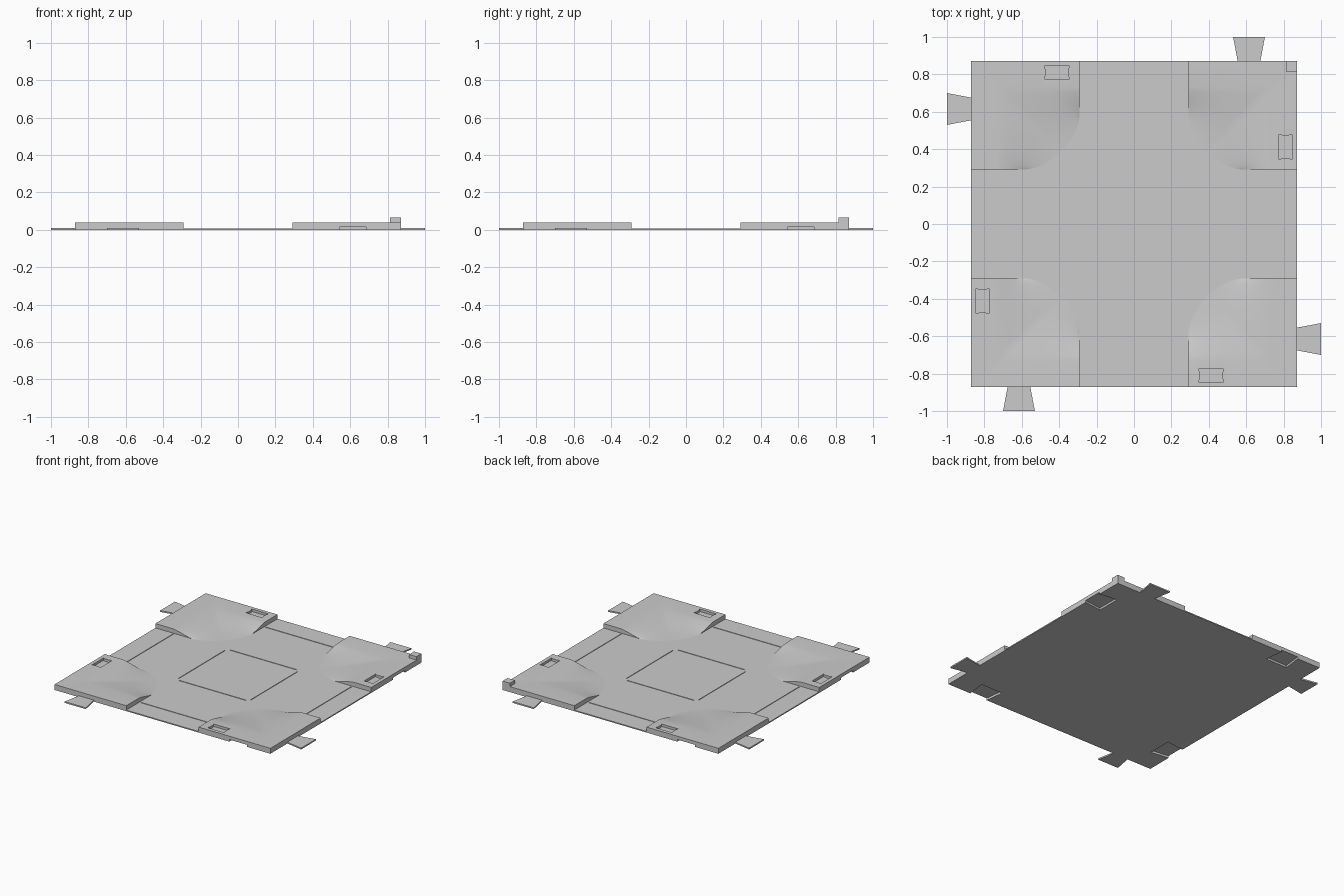
import bpy, bmesh, math
from mathutils import Matrix, Vector

if "Cube" in bpy.data.objects:
    bpy.data.objects.remove(bpy.data.objects["Cube"])

EDGE, INNER, BOARD_Z, TOP_Z = 0.872, 0.292, 0.008, 0.04

grey = bpy.data.materials.new("plain grey")
grey.diffuse_color = (0.6, 0.6, 0.6, 1)
grey.use_nodes = True
grey.node_tree.nodes["Principled BSDF"].inputs["Base Color"].default_value = grey.diffuse_color


def finish(name, bm, turn=0):
    """Turn the mesh by quarter turns about z and make an object."""
    bm.transform(Matrix.Rotation(turn * math.pi / 2, 4, 'Z'))
    bmesh.ops.recalc_face_normals(bm, faces=bm.faces)
    me = bpy.data.meshes.new(name)
    bm.to_mesh(me)
    bm.free()
    me.materials.append(grey)
    ob = bpy.data.objects.new(name, me)
    bpy.context.collection.objects.link(ob)
    return ob


def add_prism(bm, pts, z0, z1):
    low = [bm.verts.new((x, y, z0)) for x, y in pts]
    high = [bm.verts.new((x, y, z1)) for x, y in pts]
    bm.faces.new(low[::-1])
    bm.faces.new(high)
    for i in range(len(pts)):
        j = (i + 1) % len(pts)
        bm.faces.new((low[i], low[j], high[j], high[i]))


def prism(name, pts, z0, z1, turn=0):
    bm = bmesh.new()
    add_prism(bm, pts, z0, z1)
    return finish(name, bm, turn)


def rect(x0, x1, y0, y1):
    return [(x0, y0), (x1, y0), (x1, y1), (x0, y1)]


def activate(ob):
    bpy.ops.object.select_all(action='DESELECT')
    ob.select_set(True)
    bpy.context.view_layer.objects.active = ob


def cut(ob, cutter):
    activate(ob)
    mod = ob.modifiers.new("cut", 'BOOLEAN')
    mod.operation, mod.solver, mod.object = 'DIFFERENCE', 'EXACT', cutter
    bpy.ops.object.modifier_apply(modifier=mod.name)


def corner_terrain(turn):
    """Raised corner: flat outer border falling to a rounded inner foot."""
    n, m, border, foot = 24, 10, 0.73, 0.57
    radius = foot - INNER
    bm = bmesh.new()
    rows = []
    for i in range(n + 1):
        t = i / n
        a = math.pi - 0.0 + t * math.pi / 2
        arc = Vector((foot + radius * math.cos(a), foot + radius * math.sin(a)))

        def bend(far):
            # point along the L-shaped line at distance far
            if t <= 0.5:
                return Vector((INNER + (far - INNER) * t * 2, far))
            return Vector((far, far - (far - INNER) * (t * 2 - 1)))
        inner, outer = bend(border), bend(EDGE)
        row = []
        for j in range(m + 1):
            s = j / m
            p = arc.lerp(inner, s)
            ease = 0.5 * s + 0.5 * s * s * (3 - 2 * s)
            z = BOARD_Z - 0.001 + (TOP_Z - BOARD_Z + 0.001) * ease
            row.append(bm.verts.new((p.x, p.y, z)))
        row.append(bm.verts.new((outer.x, outer.y, TOP_Z)))
        rows.append(row)
    for a, b in zip(rows, rows[1:]):
        for j in range(m + 1):
            bm.faces.new((a[j], a[j + 1], b[j + 1], b[j]))
    # close the solid down into the board
    ret = bmesh.ops.extrude_face_region(bm, geom=bm.faces[:], use_keep_orig=True)
    for v in ret["geom"]:
        if isinstance(v, bmesh.types.BMVert):
            v.co.z = 0.004
    return finish("corner_terrain", bm, turn)


# Thin base board
board = prism("base_board", rect(-EDGE, EDGE, -EDGE, EDGE), 0, BOARD_Z)

# Fine grooves marking the centre square and the four arms
bm = bmesh.new()
w = 0.003
for c, h in ((INNER, 0.27), (0.72, 0.28)):
    for s in (-1, 1):
        add_prism(bm, rect(-h, h, s * c - w, s * c + w), 0.004, 0.02)
        add_prism(bm, rect(s * c - w, s * c + w, -h, h), 0.004, 0.02)
grooves = finish("groove_cutter", bm)
cut(board, grooves)
cutters = [grooves]

terrains = [corner_terrain(k) for k in range(4)]

for k in range(4):
    # Dovetail connector tab
    prism("dovetail_tab",
          [(0.555, EDGE - 0.005), (0.675, EDGE - 0.005), (0.70, 1.0), (0.53, 1.0)],
          0, 0.01, k)

    # Matching dovetail socket open to the side and underneath
    socket = prism("socket_cutter",
                   [(0.545, -0.90), (0.68, -0.90), (0.70, -0.735), (0.525, -0.735)],
                   -0.01, 0.015, k)
    # Shallow recess in the flat border, with pinched short ends
    recess = prism("recess_cutter",
                   [(0.345, -0.845), (0.48, -0.845), (0.473, -0.825), (0.473, -0.795),
                    (0.48, -0.775), (0.345, -0.775), (0.352, -0.795), (0.352, -0.825)],
                   0.022, 0.06, k)
    # the corner at +x,-y is the first one turned back a quarter
    terrain = terrains[(k + 3) % 4]
    cut(board, socket)
    cut(terrain, socket)
    cut(terrain, recess)
    cutters += [socket, recess]

# Small post on one outer corner
prism("corner_post", rect(0.812, EDGE, 0.815, EDGE), 0.03, 0.065)

for c in cutters:
    bpy.data.objects.remove(c, do_unlink=True)

# Smooth slopes, crisp edges
for ob in terrains:
    activate(ob)
    bpy.ops.object.shade_smooth_by_angle(angle=math.radians(25))
